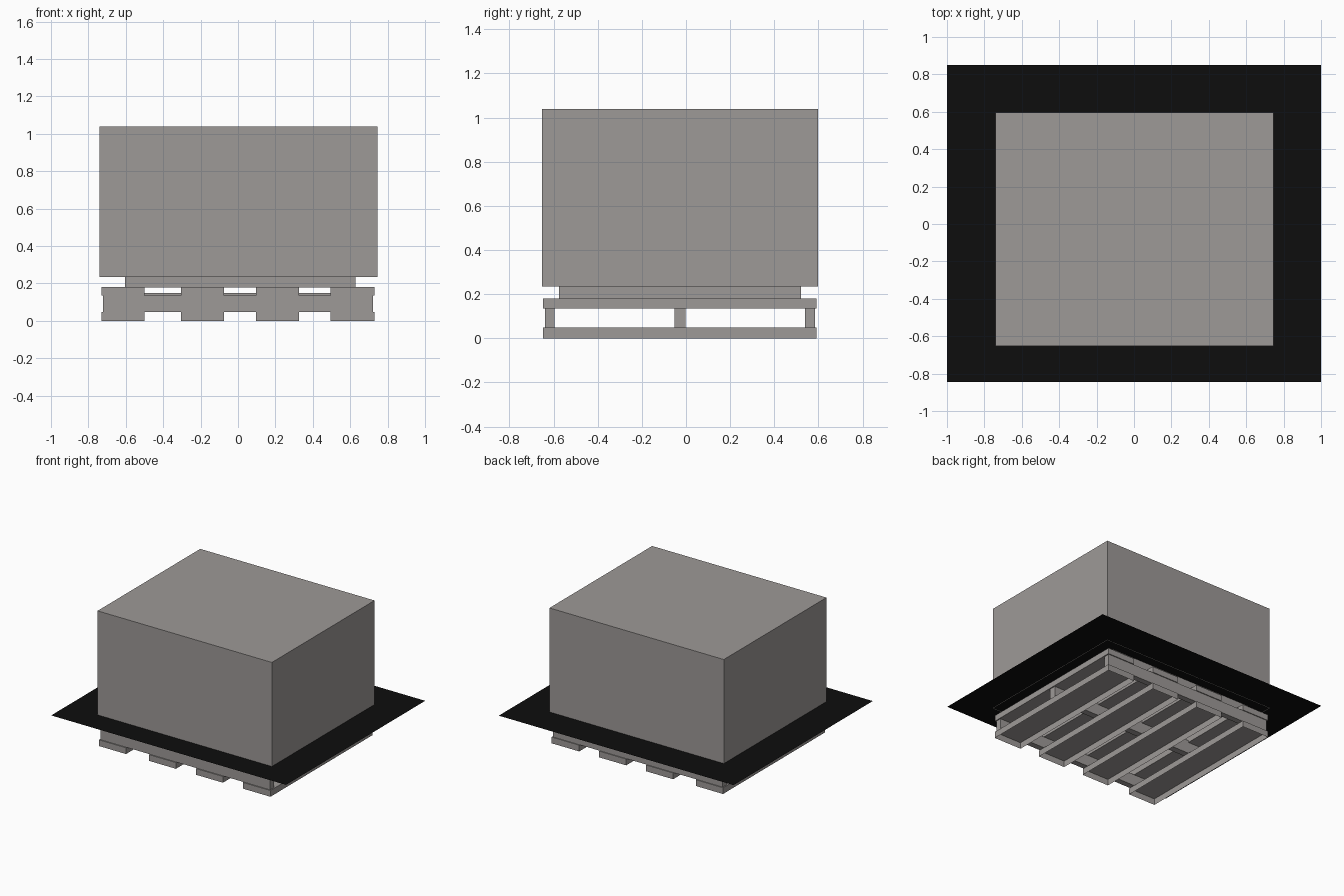
import bpy
import bmesh

if "Cube" in bpy.data.objects:
    bpy.data.objects.remove(bpy.data.objects["Cube"], do_unlink=True)


def material(name, rgb):
    mat = bpy.data.materials.new(name)
    mat.use_nodes = True
    colour = (*rgb, 1.0)
    mat.diffuse_color = colour
    mat.node_tree.nodes["Principled BSDF"].inputs["Base Color"].default_value = colour
    return mat


grey = material("warm grey", (0.34, 0.32, 0.31))
black = material("black sheet", (0.004, 0.004, 0.004))


def finish(name, bm, mat):
    mesh = bpy.data.meshes.new(name)
    bm.to_mesh(mesh)
    bm.free()
    mesh.materials.append(mat)
    obj = bpy.data.objects.new(name, mesh)
    bpy.context.collection.objects.link(obj)
    return obj


def block(name, xs, ys, zs, mat=grey, open_bottom=False):
    """Box between the given ranges, optionally hollow from below."""
    bm = bmesh.new()
    bmesh.ops.create_cube(bm, size=1)
    for v in bm.verts:
        v.co = [lo if c < 0 else hi for c, (lo, hi) in zip(v.co, (xs, ys, zs))]
    if open_bottom:
        bm.normal_update()
        bottom = [f for f in bm.faces if f.normal.z < -0.5]
        bmesh.ops.delete(bm, geom=bottom, context='FACES_ONLY')
    return finish(name, bm, mat)


# Pallet: matching bottom and top boards running front to back
board_spans = [(-0.73, -0.50), (-0.305, -0.075), (0.095, 0.325), (0.495, 0.73)]
for i, span in enumerate(board_spans, 1):
    block(f"bottom_board_{i}", span, (-0.648, 0.592), (0, 0.048), open_bottom=True)
    block(f"top_board_{i}", span, (-0.648, 0.592), (0.135, 0.18))

# Pallet: three stringers running side to side
for name, ys, top in (("front", (-0.64, -0.595), 0.136),
                      ("middle", (-0.053, -0.003), 0.15),
                      ("back", (0.54, 0.585), 0.136)):
    block(f"{name}_stringer", (-0.722, 0.722), ys, (0.048, top))

# Spacer between the pallet and the load
block("spacer_slab", (-0.605, 0.628), (-0.575, 0.52), (0.178, 0.238))

# Thin sheet under the load
sheet = bmesh.new()
sheet.faces.new([sheet.verts.new((x, y, 0.239))
                 for x, y in ((-1, -0.845), (1, -0.845), (1, 0.85), (-1, 0.85))])
finish("ground_sheet", sheet, black)

# Load, its rim just overlapping the sheet
block("load_box", (-0.74, 0.745), (-0.652, 0.597), (0.235, 1.04), open_bottom=True)
